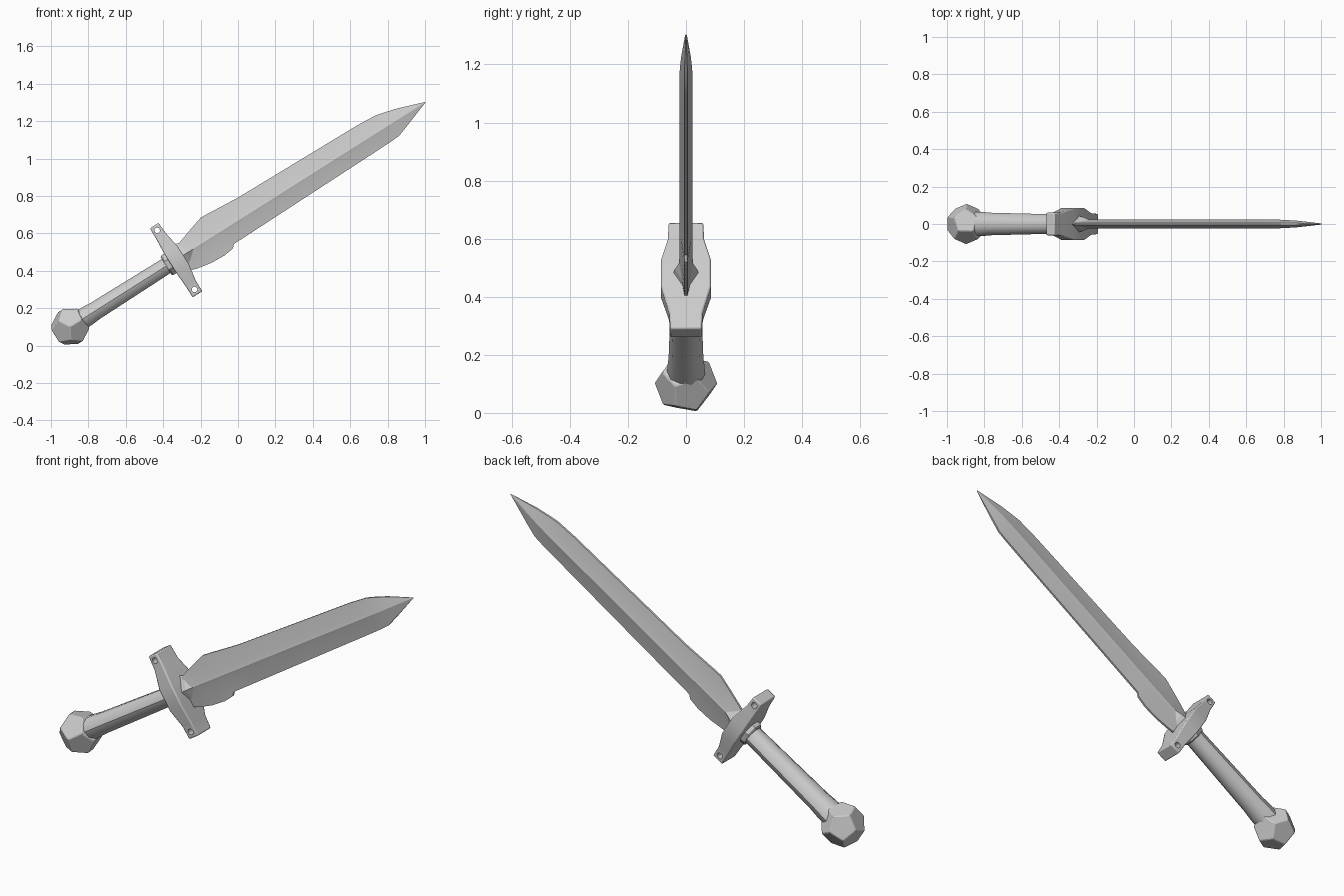
import bpy, bmesh, math
from mathutils import Vector, Matrix

if "Cube" in bpy.data.objects:
    bpy.data.objects.remove(bpy.data.objects["Cube"])

TILT = math.radians(32.3)      # the sword leans in the xz plane
ORIGIN = (-0.896, 0, 0.102)    # pommel centre; local x runs along the sword


def add_object(name, bm, smooth=None):
    bmesh.ops.recalc_face_normals(bm, faces=bm.faces)
    me = bpy.data.meshes.new(name)
    bm.to_mesh(me)
    bm.free()
    if smooth:
        me.shade_smooth()
        me.set_sharp_from_angle(angle=math.radians(smooth))
    ob = bpy.data.objects.new(name, me)
    bpy.context.collection.objects.link(ob)
    ob.location = ORIGIN
    ob.rotation_euler = (0, -TILT, 0)
    return ob


def loft(name, rings, smooth=None):
    """Skin a list of equal-length point rings and cap both ends."""
    bm = bmesh.new()
    loops = [[bm.verts.new(p) for p in ring] for ring in rings]
    n = len(loops[0])
    for a, b in zip(loops, loops[1:]):
        for i in range(n):
            j = (i + 1) % n
            bm.faces.new((a[i], a[j], b[j], b[i]))
    bm.faces.new(loops[0])
    bm.faces.new(loops[-1])
    return add_object(name, bm, smooth)


def oval(u, rz, ry, n):
    return [(u, ry * math.sin(2 * math.pi * (i + 0.5) / n),
             rz * math.cos(2 * math.pi * (i + 0.5) / n)) for i in range(n)]


# Blade: stations of (along, upper edge, lower edge, half thickness)
stations = [
    (0.69, 0.050, -0.085, 0.024), (0.74, 0.070, -0.100, 0.024),
    (0.82, 0.096, -0.115, 0.023), (0.90, 0.120, -0.119, 0.023),
    (0.958, 0.117, -0.111, 0.023), (0.975, 0.115, -0.094, 0.023),
    (1.13, 0.104, -0.092, 0.023), (1.87, 0.090, -0.082, 0.023),
    (1.98, 0.083, -0.080, 0.023), (2.03, 0.071, -0.077, 0.021),
    (2.10, 0.052, -0.053, 0.017), (2.244, 0.002, -0.002, 0.003)]
rings = []
for u, up, low, t in stations:
    k = min(1, up / 0.05)
    half = [(up, 0.005 * k), (0.016 * k, t * 0.8), (0, t),
            (-0.016 * k, t * 0.8), (low, 0.005 * k)]
    rings.append([(u, y, v) for v, y in half] +
                 [(u, -y, v) for v, y in reversed(half)])
loft("blade", rings, 25)

# Pointed socket where the blade meets the guard
loft("blade_socket", [[(u, 0, rv), (u, ry, 0), (u, 0, -rv), (u, -ry, 0)]
                      for u, rv, ry in ((0.69, 0.08, 0.048), (0.735, 0.065, 0.038),
                                        (0.79, 0.02, 0.018))])

# Cross guard: sections of (across, back, front, half depth)
sections = [(-0.217, 0.636, 0.697, 0.054), (-0.15, 0.636, 0.698, 0.058),
            (-0.055, 0.632, 0.714, 0.086), (0.055, 0.632, 0.714, 0.086),
            (0.15, 0.638, 0.698, 0.062), (0.217, 0.640, 0.694, 0.060)]
guard = loft("cross_guard", [[(a, -y, v), (b, -y, v), (b, y, v), (a, y, v)]
                             for v, a, b, y in sections], 30)
bev = guard.modifiers.new("soft_edges", 'BEVEL')
bev.width = 0.006
bev.segments = 2

# Holes through both guard ends
for i, v in enumerate((-0.187, 0.187)):
    bm = bmesh.new()
    bmesh.ops.create_cone(bm, cap_ends=True, segments=16, radius1=0.015,
                          radius2=0.015, depth=0.3,
                          matrix=Matrix.Translation((0.667, 0, v)) @
                          Matrix.Rotation(math.pi / 2, 4, 'X'))
    cutter = add_object(f"hole_cutter_{i + 1}", bm)
    cutter.hide_render = True
    cutter.hide_set(True)
    cut = guard.modifiers.new("hole", 'BOOLEAN')
    cut.operation = 'DIFFERENCE'
    cut.object = cutter

# Collar behind the guard
loft("grip_collar", [oval(0.606, 0.060, 0.052, 8), oval(0.612, 0.066, 0.057, 8),
                     oval(0.645, 0.066, 0.062, 8)], 30)

# Grip, tapering towards the guard
loft("grip", [oval(0.05, 0.058, 0.066, 10), oval(0.11, 0.056, 0.064, 10),
              oval(0.16, 0.052, 0.060, 10), oval(0.64, 0.046, 0.050, 10)], 40)

# Pommel: twelve-sided solid from the hull of its corners
phi = (1 + 5 ** 0.5) / 2
corners = [(x, y, z) for x in (-1, 1) for y in (-1, 1) for z in (-1, 1)]
for a in (-1 / phi, 1 / phi):
    for b in (-phi, phi):
        corners += [(0, a, b), (a, b, 0), (b, 0, a)]
bm = bmesh.new()
turn = Matrix.Rotation(math.radians(20), 3, 'Z')
for c in corners:
    bm.verts.new(turn @ Vector(c) * 0.063)
bmesh.ops.convex_hull(bm, input=bm.verts)
bmesh.ops.dissolve_limit(bm, angle_limit=math.radians(5), verts=bm.verts, edges=bm.edges)
bmesh.ops.bevel(bm, geom=bm.edges[:], offset=0.004, segments=1, affect='EDGES')
add_object("pommel", bm)
